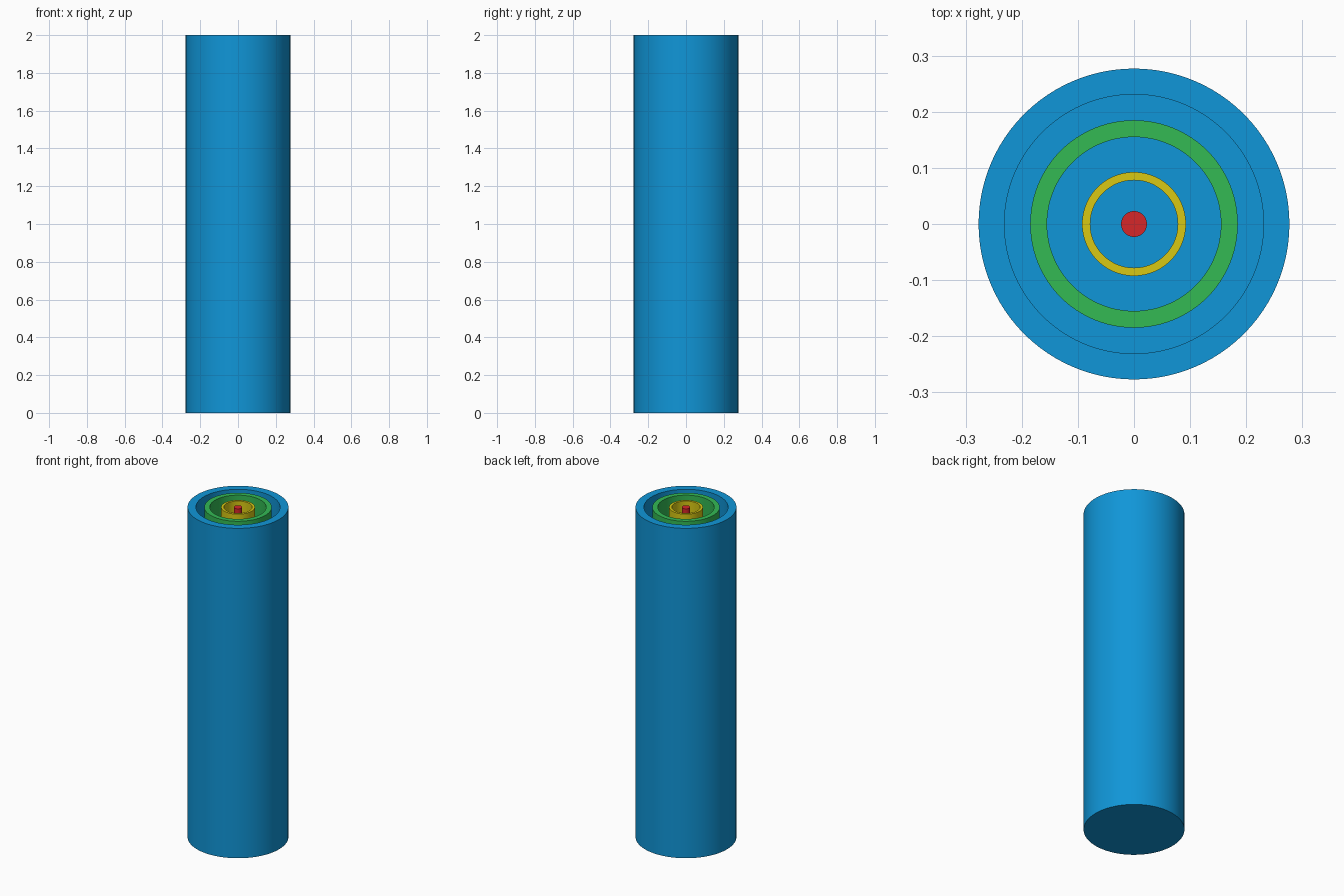
import bpy, bmesh, math

if "Cube" in bpy.data.objects:
    bpy.data.objects.remove(bpy.data.objects["Cube"])

SEGMENTS = 96
HEIGHT = 2.0
FLOOR = 0.046


def linear(c):
    c /= 255
    return c / 12.92 if c <= 0.04045 else ((c + 0.055) / 1.055) ** 2.4


def material(name, rgb):
    mat = bpy.data.materials.new(name)
    mat.diffuse_color = (*[linear(c) for c in rgb], 1.0)
    mat.use_nodes = True
    mat.node_tree.nodes["Principled BSDF"].inputs["Base Color"].default_value = mat.diffuse_color
    return mat


def lathe(name, profile, mat, closed=False):
    """Spin an (r, z) profile around the z axis."""
    bm = bmesh.new()
    verts = [bm.verts.new((r, 0, z)) for r, z in profile]
    edges = [bm.edges.new(pair) for pair in zip(verts, verts[1:])]
    if closed:
        edges.append(bm.edges.new((verts[-1], verts[0])))
    bmesh.ops.spin(bm, geom=verts + edges, cent=(0, 0, 0), axis=(0, 0, 1),
                   angle=math.tau, steps=SEGMENTS, use_duplicate=False)
    bmesh.ops.remove_doubles(bm, verts=bm.verts, dist=1e-5)
    bmesh.ops.recalc_face_normals(bm, faces=bm.faces)
    mesh = bpy.data.meshes.new(name)
    bm.to_mesh(mesh)
    bm.free()
    mesh.materials.append(mat)
    obj = bpy.data.objects.new(name, mesh)
    bpy.context.collection.objects.link(obj)
    bpy.ops.object.select_all(action='DESELECT')
    obj.select_set(True)
    bpy.context.view_layer.objects.active = obj
    bpy.ops.object.shade_smooth_by_angle(angle=math.radians(30))
    return obj


def tube(name, outer, inner, mat, base):
    return lathe(name, [(inner, base), (outer, base), (outer, HEIGHT),
                        (inner, HEIGHT)], mat, closed=True)


blue = material("blue", (16, 150, 216))
green = material("green", (51, 186, 84))
yellow = material("yellow", (217, 201, 19))
red = material("red", (214, 39, 41))

# Outer cup with a closed floor
lathe("outer_casing", [(0, 0), (0.277, 0), (0.277, HEIGHT), (0.231, HEIGHT),
                       (0.231, FLOOR), (0, FLOOR)], blue)

# Concentric tubes seated in the floor
tube("middle_tube", 0.185, 0.155, green, 0.01)
tube("inner_tube", 0.0925, 0.078, yellow, 0.01)

# Central rod
lathe("core_rod", [(0, 0.01), (0.023, 0.01), (0.023, HEIGHT), (0, HEIGHT)], red)
